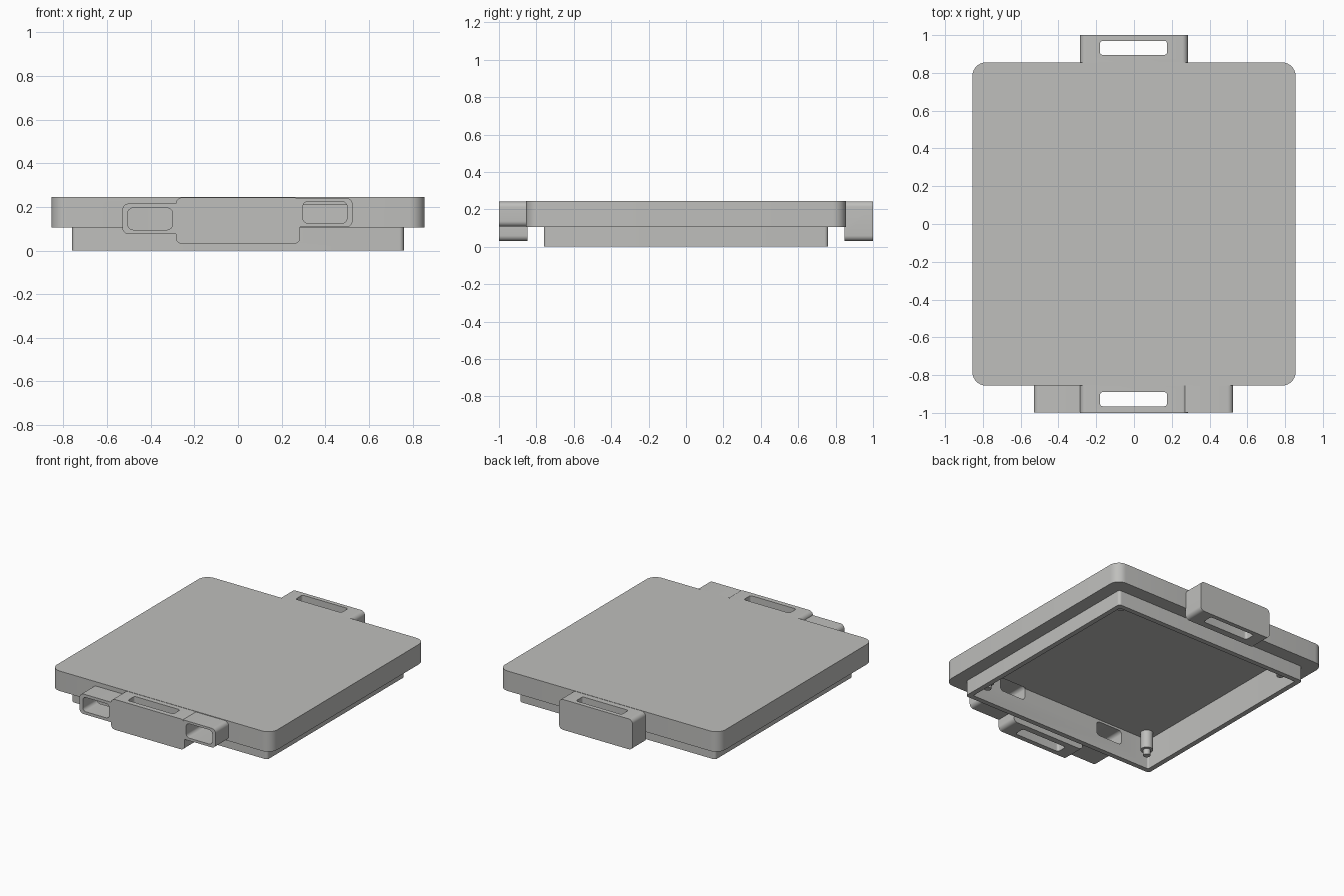
import bpy, bmesh, math

if "Cube" in bpy.data.objects:
    bpy.data.objects.remove(bpy.data.objects["Cube"])

grey = bpy.data.materials.new("light_grey")
grey.diffuse_color = (0.52, 0.52, 0.505, 1)
grey.use_nodes = True
grey.node_tree.nodes["Principled BSDF"].inputs["Base Color"].default_value = grey.diffuse_color


def prism(name, u0, u1, v0, v1, r, a0, a1, axis="z"):
    """Rounded rectangle (u, v) extruded from a0 to a1 along z or y."""
    pts = []
    for cu, cv, start in ((u1 - r, v1 - r, 0), (u0 + r, v1 - r, 90),
                          (u0 + r, v0 + r, 180), (u1 - r, v0 + r, 270)):
        for i in range(9):
            a = math.radians(start + i * 90 / 8)
            pts.append((cu + r * math.cos(a), cv + r * math.sin(a)))
    bm = bmesh.new()

    def place(p, d):
        return (p[0], p[1], d) if axis == "z" else (p[0], d, p[1])
    low = [bm.verts.new(place(p, a0)) for p in pts]
    high = [bm.verts.new(place(p, a1)) for p in pts]
    bm.faces.new(low)
    bm.faces.new(high)
    for i in range(len(pts)):
        j = (i + 1) % len(pts)
        bm.faces.new((low[i], low[j], high[j], high[i]))
    bmesh.ops.recalc_face_normals(bm, faces=bm.faces)
    mesh = bpy.data.meshes.new(name)
    bm.to_mesh(mesh)
    bm.free()
    ob = bpy.data.objects.new(name, mesh)
    ob.data.materials.append(grey)
    bpy.context.collection.objects.link(ob)
    return ob


def combine(target, other, operation):
    """Boolean the other shape into the target and discard it."""
    mod = target.modifiers.new(operation, "BOOLEAN")
    mod.operation, mod.solver, mod.object = operation, "EXACT", other
    bpy.context.view_layer.objects.active = target
    bpy.ops.object.modifier_apply(modifier=mod.name)
    bpy.data.objects.remove(other)


def smooth(ob):
    bpy.ops.object.select_all(action="DESELECT")
    ob.select_set(True)
    bpy.context.view_layer.objects.active = ob
    bpy.ops.object.shade_smooth_by_angle(angle=math.radians(30))


# lid plate with the hollow skirt below it
lid = prism("lid", -0.855, 0.855, -0.855, 0.855, 0.07, 0.105, 0.245)
combine(lid, prism("skirt", -0.76, 0.76, -0.76, 0.76, 0.02, 0, 0.15), "UNION")

# strap handles at front and back
for y0, y1 in ((-1, -0.848), (0.848, 1)):
    combine(lid, prism("handle", -0.285, 0.285, 0.03, 0.243, 0.03, y0, y1, "y"), "UNION")

# port housings beside the front handle
ports = ((-0.53, -0.25, 0.075, 0.215), (0.25, 0.525, 0.107, 0.241))
for x0, x1, z0, z1 in ports:
    combine(lid, prism("housing", x0, x1, z0, z1, 0.03, -0.999, -0.847, "y"), "UNION")

# cavity, strap slots and port openings
combine(lid, prism("cavity", -0.725, 0.725, -0.725, 0.725, 0.01, -0.1, 0.21), "DIFFERENCE")
for y0, y1 in ((-0.965, -0.89), (0.895, 0.97)):
    combine(lid, prism("slot", -0.18, 0.175, y0, y1, 0.015, -0.1, 0.4), "DIFFERENCE")
for x0, x1, z0, z1 in ((-0.505, -0.30, 0.095, 0.195), (0.297, 0.50, 0.125, 0.225)):
    combine(lid, prism("opening", x0, x1, z0, z1, 0.025, -1.1, -0.715, "y"), "DIFFERENCE")
smooth(lid)

# stepped locating posts in the cavity corners
for sx in (-1, 1):
    for sy in (-1, 1):
        for name, r, z0, z1 in (("post", 0.04, 0.085, 0.22), ("post_pin", 0.023, 0.045, 0.09)):
            bpy.ops.mesh.primitive_cylinder_add(vertices=32, radius=r, depth=z1 - z0,
                                                location=(sx * 0.66, sy * 0.66, (z0 + z1) / 2))
            post = bpy.context.object
            post.name = name
            post.data.materials.append(grey)
            smooth(post)
